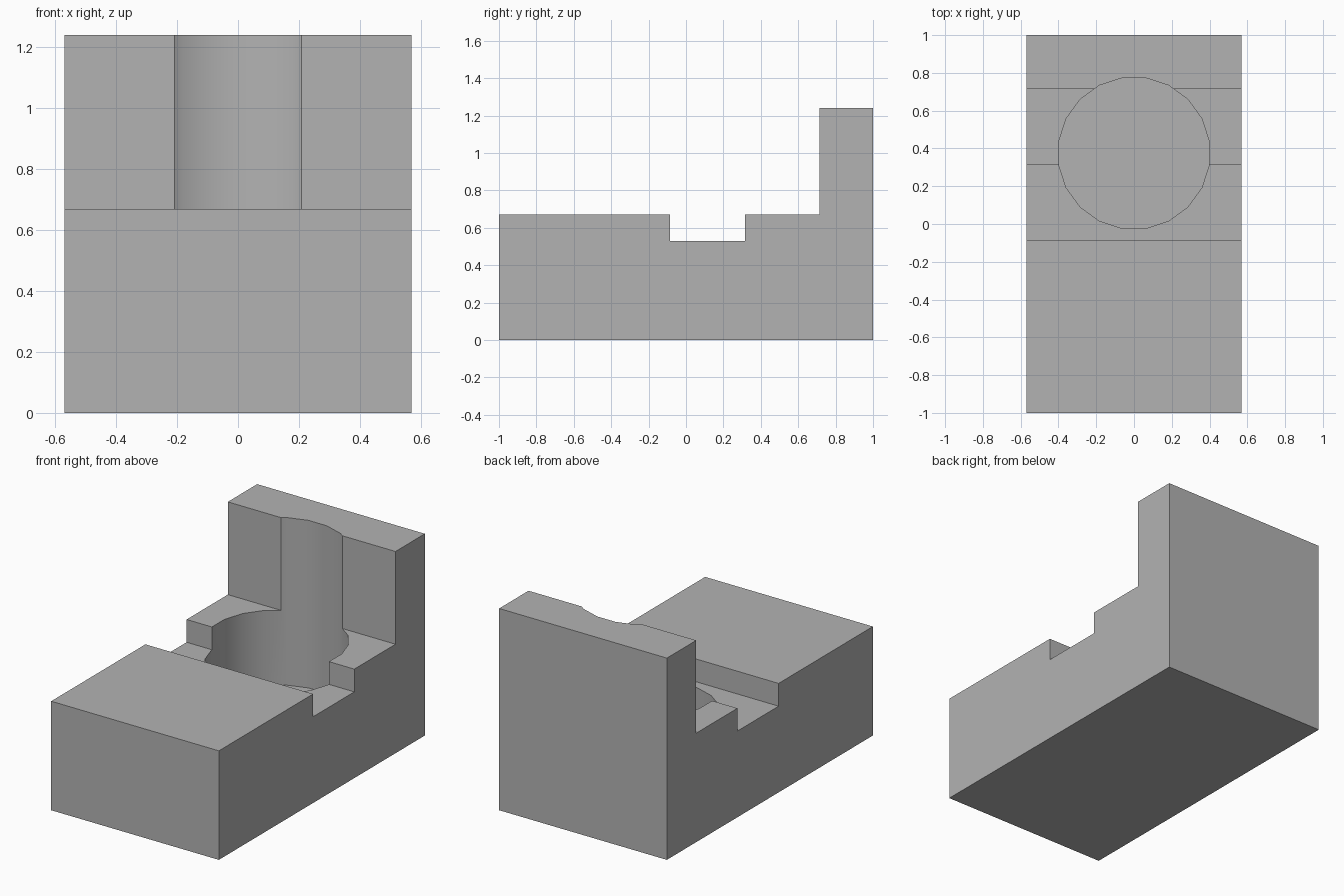
import bpy
import bmesh
import math

cube = bpy.data.objects.get("Cube")
if cube:
    bpy.data.objects.remove(cube, do_unlink=True)

HALF_WIDTH = 0.57
BORE_FLOOR = 0.21
TOP = 1.24

grey = bpy.data.materials.new("plain grey")
grey.use_nodes = True
colour = (0.45, 0.45, 0.45, 1)
grey.diffuse_color = colour
grey.node_tree.nodes["Principled BSDF"].inputs["Base Color"].default_value = colour

# Stepped side profile (y, z), extruded across the width
profile = [(-1, 0), (1, 0), (1, TOP), (0.715, TOP), (0.715, 0.67), (0.315, 0.67),
           (0.315, 0.53), (-0.085, 0.53), (-0.085, 0.67), (-1, 0.67)]
bm = bmesh.new()
side = bm.faces.new([bm.verts.new((-HALF_WIDTH, y, z)) for y, z in profile])
extruded = bmesh.ops.extrude_face_region(bm, geom=[side])
new_verts = [v for v in extruded["geom"] if isinstance(v, bmesh.types.BMVert)]
bmesh.ops.translate(bm, verts=new_verts, vec=(2 * HALF_WIDTH, 0, 0))
bmesh.ops.recalc_face_normals(bm, faces=bm.faces)
mesh = bpy.data.meshes.new("stepped_block")
bm.to_mesh(mesh)
bm.free()
block = bpy.data.objects.new("stepped_block", mesh)
bpy.context.collection.objects.link(block)
mesh.materials.append(grey)

# Blind vertical bore, which also scoops the front of the back wall
height = TOP + 0.2 - BORE_FLOOR
bpy.ops.mesh.primitive_cylinder_add(vertices=20, radius=0.403, depth=height,
                                    location=(0, 0.375, BORE_FLOOR + height / 2),
                                    rotation=(0, 0, math.radians(9)))
cutter = bpy.context.object
cutter.name = "bore_cutter"
cutter.data.materials.append(grey)

bpy.ops.object.select_all(action="DESELECT")
block.select_set(True)
bpy.context.view_layer.objects.active = block
cut = block.modifiers.new("bore", "BOOLEAN")
cut.operation = "DIFFERENCE"
cut.solver = "EXACT"
cut.object = cutter
bpy.ops.object.modifier_apply(modifier=cut.name)
bpy.data.objects.remove(cutter, do_unlink=True)

# Smooth bore wall, crisp block edges
bpy.ops.object.shade_smooth_by_angle(angle=math.radians(30))
